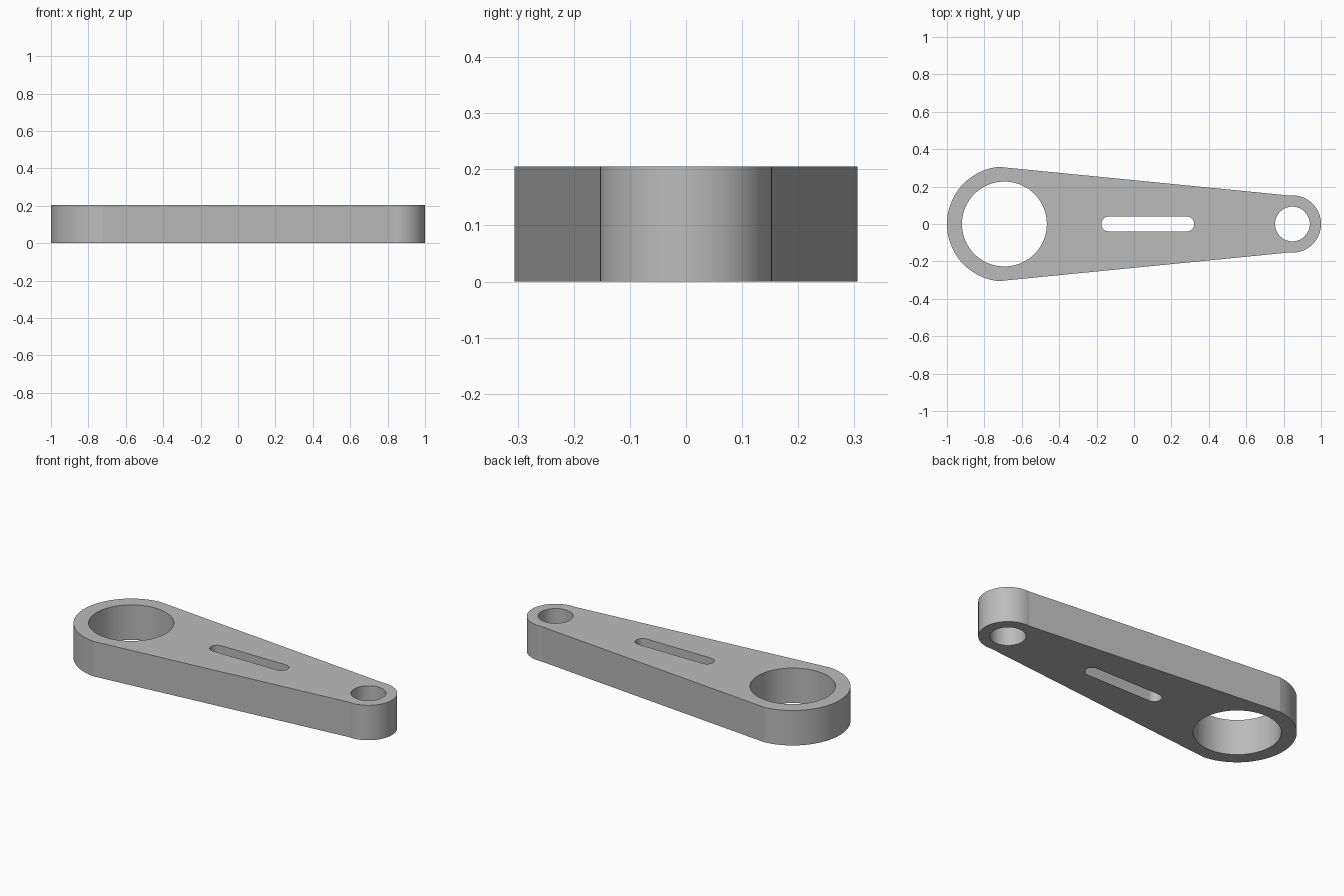
import bpy, bmesh
from math import radians, sin, cos, asin

cube = bpy.data.objects.get("Cube")
if cube:
    bpy.data.objects.remove(cube, do_unlink=True)

HEIGHT = 0.205
BIG_X, BIG_R, BIG_HOLE = -0.693, 0.307, 0.227
SMALL_X, SMALL_R, SMALL_HOLE = 0.847, 0.153, 0.093
SLOT_LEFT, SLOT_RIGHT, SLOT_R = -0.135, 0.282, 0.04


def arc(cx, r, start, end, steps):
    """Points on an arc centred on the x axis, both ends included."""
    angles = [start + (end - start) * i / steps for i in range(steps + 1)]
    return [(cx + r * cos(radians(a)), r * sin(radians(a)), 0) for a in angles]


def circle(cx, r):
    return arc(cx, r, 0, 360, 72)[:-1]


# Outline: a large and a small round end joined by straight tapering sides
lean = 90 + 57.2958 * asin((BIG_R - SMALL_R) / (SMALL_X - BIG_X))
outline = (arc(BIG_X, BIG_R, lean, 360 - lean, 40)
           + arc(SMALL_X, SMALL_R, -lean, lean, 48))
slot = arc(SLOT_LEFT, SLOT_R, 90, 270, 26) + arc(SLOT_RIGHT, SLOT_R, -90, 90, 26)
loops = [outline, slot, circle(BIG_X, BIG_HOLE), circle(SMALL_X, SMALL_HOLE)]

# Fill the plate between the outline and the openings, then raise it
bm = bmesh.new()
for points in loops:
    verts = [bm.verts.new(p) for p in points]
    for a, b in zip(verts, verts[1:] + verts[:1]):
        bm.edges.new((a, b))
bmesh.ops.triangle_fill(bm, edges=bm.edges[:], use_beauty=True, normal=(0, 0, 1))
raised = bmesh.ops.extrude_face_region(bm, geom=bm.faces[:], use_keep_orig=True)
top = [v for v in raised["geom"] if isinstance(v, bmesh.types.BMVert)]
bmesh.ops.translate(bm, verts=top, vec=(0, 0, HEIGHT))
bmesh.ops.recalc_face_normals(bm, faces=bm.faces[:])
mesh = bpy.data.meshes.new("link_arm")
bm.to_mesh(mesh)
bm.free()

arm = bpy.data.objects.new("link_arm", mesh)
bpy.context.collection.objects.link(arm)

# Plain grey metal
grey = bpy.data.materials.new("grey_metal")
grey.use_nodes = True
colour = (0.5, 0.5, 0.5, 1)
grey.diffuse_color = colour
grey.node_tree.nodes["Principled BSDF"].inputs["Base Color"].default_value = colour
mesh.materials.append(grey)

# Smooth round walls, crisp rims and corners
bpy.ops.object.select_all(action="DESELECT")
arm.select_set(True)
bpy.context.view_layer.objects.active = arm
bpy.ops.object.shade_smooth_by_angle(angle=radians(9))
